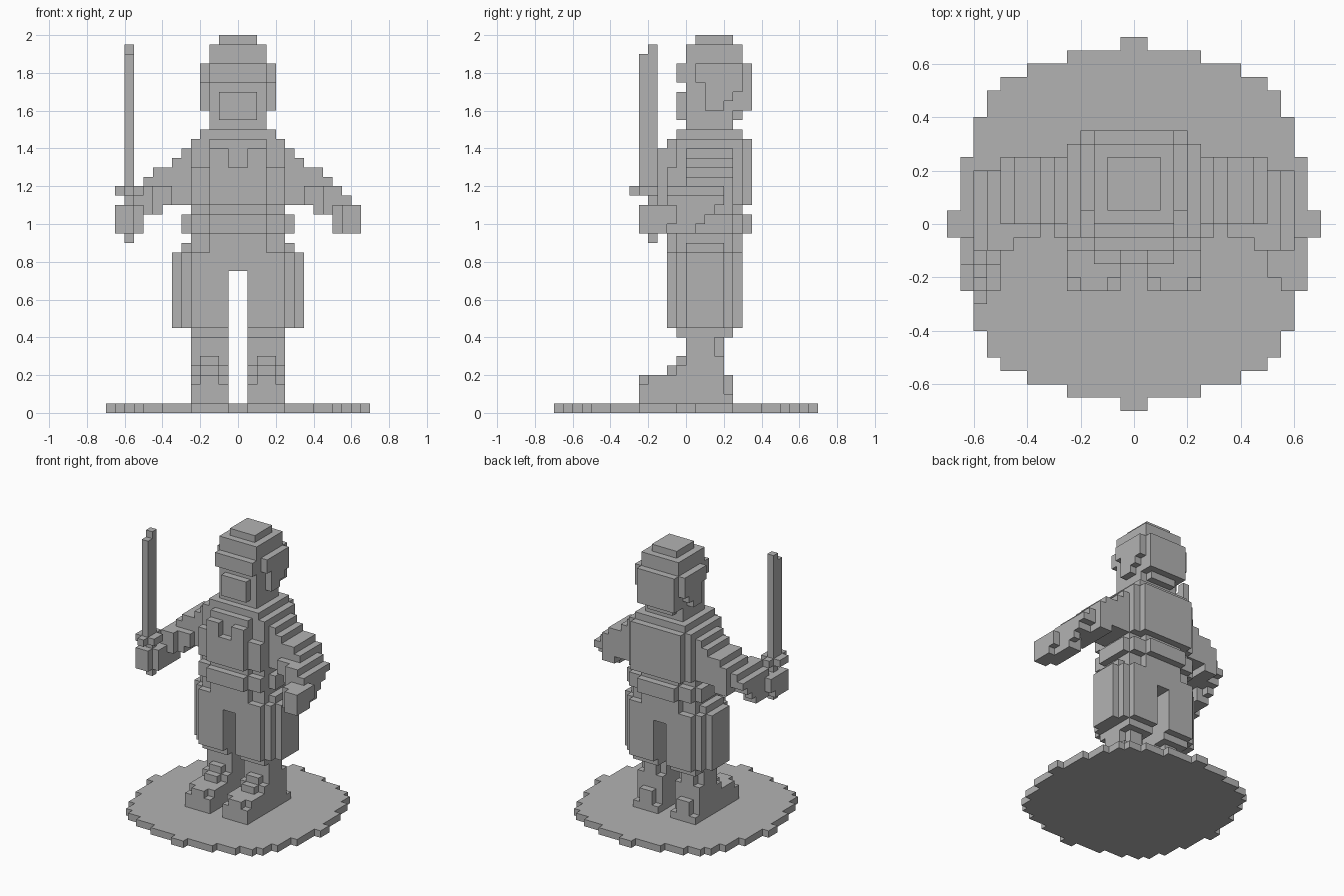
import bpy
import bmesh

if "Cube" in bpy.data.objects:
    bpy.data.objects.remove(bpy.data.objects["Cube"], do_unlink=True)

U = 0.05  # size of one block

stone = bpy.data.materials.new("plain_grey")
stone.use_nodes = True
grey = (0.45, 0.45, 0.45, 1.0)
stone.diffuse_color = grey
stone.node_tree.nodes["Principled BSDF"].inputs["Base Color"].default_value = grey


def part(name, boxes):
    """One object from boxes given as (x range, y range, z range) in blocks."""
    bm = bmesh.new()
    for box in boxes:
        made = bmesh.ops.create_cube(bm, size=1)
        for v in made["verts"]:
            for axis, (lo, hi) in enumerate(box):
                v.co[axis] = (lo + (v.co[axis] + 0.5) * (hi - lo)) * U
    mesh = bpy.data.meshes.new(name)
    bm.to_mesh(mesh)
    bm.free()
    mesh.materials.append(stone)
    obj = bpy.data.objects.new(name, mesh)
    bpy.context.collection.objects.link(obj)
    return obj


def pair(name, boxes):
    """A part on the left (+x) and its mirror on the right."""
    part("left_" + name, boxes)
    part("right_" + name, [((-x[1], -x[0]), y, z) for x, y, z in boxes])


def slab(z, *steps):
    """Centred layer with stepped corners: steps of half width, back and front."""
    return [((-w, w), y, z) for w, y in steps]


# round base, one strip per run of equal rows
base = []
depth = 0
for rows, half in ((1, 14), (4, 13), (3, 12), (2, 11), (1, 10), (1, 8), (1, 5), (1, 1)):
    depth += rows
    base.append(((-half, half), (-depth, depth), (0, 1)))
part("base", base)

# feet and shins, the middle columns reaching further out
pair("foot", [
    ((1, 5), (-5, 5), (1, 2)),
    ((1, 5), (-5, 4), (2, 3)),
    ((1, 5), (-4, 4), (3, 4)),
    ((2, 4), (-5, 5), (2, 4)),
])
pair("shin", [
    ((1, 5), (-1, 4), (4, 5)),
    ((2, 4), (-2, 4), (4, 5)),
    ((1, 5), (0, 4), (5, 6)),
    ((2, 4), (-1, 4), (5, 6)),
    ((1, 5), (0, 3), (6, 9)),
    ((2, 4), (0, 4), (6, 9)),
])

# wide trousers
pair("trouser_leg", [
    ((1, 5), (-1, 5), (8, 9)),
    ((1, 5), (-2, 6), (9, 17)),
    ((5, 6), (-1, 5), (9, 17)),
    ((6, 7), (0, 4), (9, 17)),
])
part("trouser_top",
     slab((15, 17), (5, (-2, 6)))
     + slab((17, 18), (3, (-2, 6)), (5, (-1, 5)), (6, (0, 4)))
     + slab((18, 19), (3, (-2, 6)), (5, (-1, 5))))

# belt and waist
part("belt", slab((19, 21), (3, (-3, 7)), (5, (-2, 6)), (6, (0, 5))))
part("waist", slab((21, 22), (3, (-2, 6)), (5, (-1, 5))))

# torso with raised chest panels
part("torso",
     slab((22, 26), (3, (-3, 6)), (5, (-2, 6)), (4, (-2, 7)))
     + slab((26, 29), (3, (-2, 6)), (5, (-1, 6)), (4, (-1, 7)))
     + slab((29, 30), (4, (-1, 6))))
pair("chest_panel", [((1, 3), (-3, 0), (26, 28))])

# sloping sleeves, stepping down to the elbow
sleeve = [((x0, x1), (0, 5), (bottom, top)) for x0, x1, bottom, top in (
    (4, 6, 22, 28), (6, 7, 22, 27), (7, 8, 22, 26), (8, 9, 21, 26), (9, 10, 21, 25))]
sleeve += [
    ((10, 11), (0, 4), (22, 24)),
    ((11, 12), (0, 4), (22, 23)),
    ((10, 12), (0, 3), (21, 22)),
    ((7, 9), (-1, 0), (22, 24)),
]
pair("sleeve", sleeve)

# forearms bent forward, and hands
pair("forearm", [
    ((8, 11), (-1, 1), (21, 24)),
    ((9, 11), (-2, 0), (21, 24)),
    ((11, 12), (-2, 2), (20, 23)),
    ((10, 13), (-2, -1), (20, 22)),
])
pair("hand", [
    ((10, 13), (-4, -2), (19, 22)),
    ((11, 13), (-5, -2), (19, 22)),
    ((10, 12), (-2, 1), (19, 21)),
])

# sword held upright in the right hand
SWORD_X = (-12, -11)
part("sword_blade", [
    (SWORD_X, (-5, -3), (24, 38)),
    (SWORD_X, (-4, -3), (38, 39)),
])
part("sword_guard", [
    ((-13, -10), (-5, -3), (23, 24)),
    (SWORD_X, (-6, -2), (23, 24)),
])
part("sword_handle", [(SWORD_X, (-4, -3), (18, 23))])

# neck, head and face
part("neck", slab((30, 31), (3, (0, 5))))
part("head",
     slab((31, 32), (3, (0, 5)), (2, (0, 6)))
     + slab((32, 37), (3, (0, 7)))
     + slab((37, 39), (3, (0, 6)))
     + slab((39, 40), (2, (1, 5))))
part("brow_band", slab((35, 37), (3, (-1, 7)), (4, (1, 6))))
part("beard", slab((31, 34), (2, (-1, 1))))

# hair over the sides of the head
pair("side_hair", [((3, 4), (2, 4 + i), (32 + i, 33 + i)) for i in range(3)])
